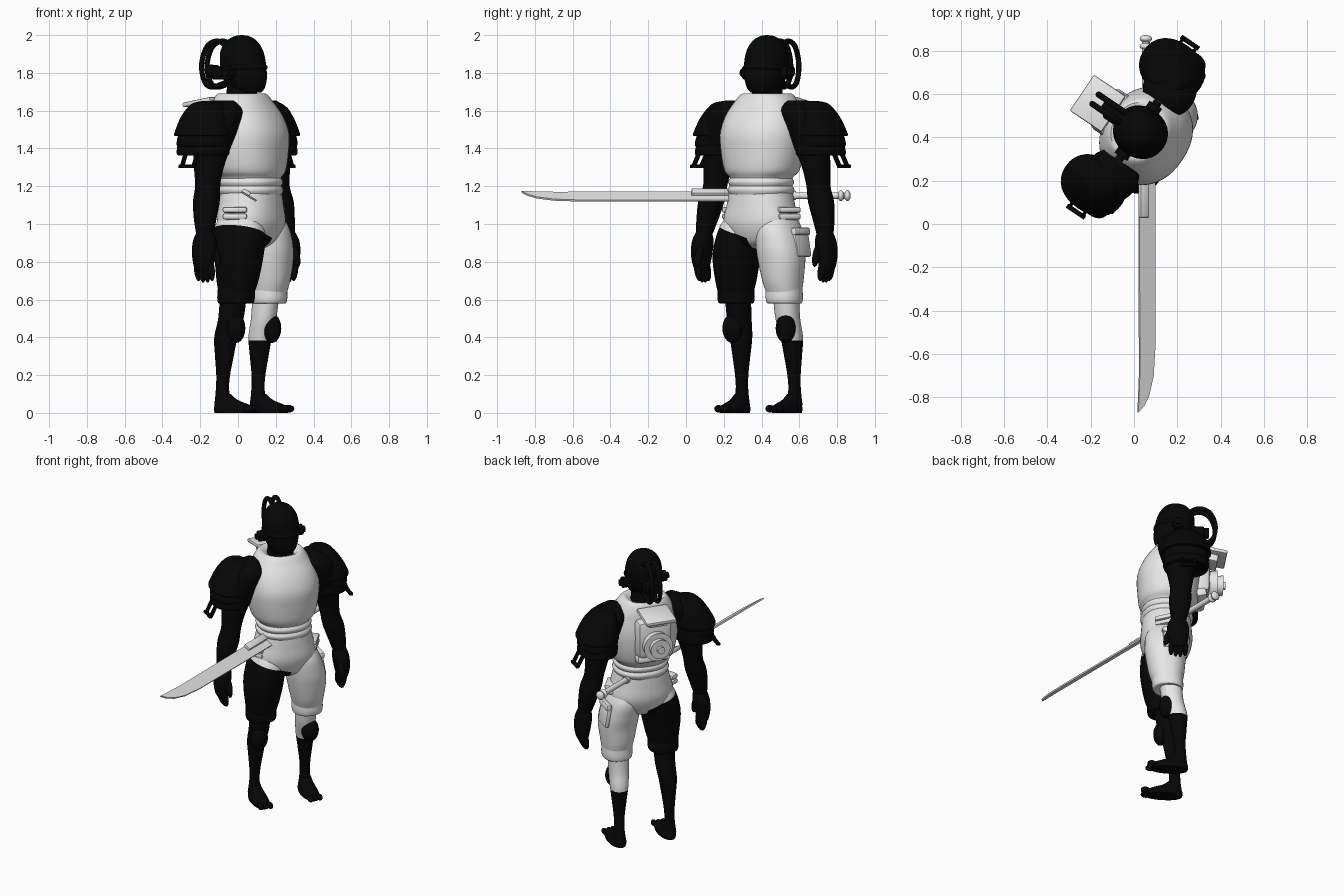
import bpy, bmesh, math
from mathutils import Matrix, Vector

if "Cube" in bpy.data.objects:
    bpy.data.objects.remove(bpy.data.objects["Cube"])


def material(name, value):
    m = bpy.data.materials.new(name)
    m.use_nodes = True
    col = (value, value, value, 1)
    m.diffuse_color = col
    bsdf = m.node_tree.nodes["Principled BSDF"]
    bsdf.inputs["Base Color"].default_value = col
    bsdf.inputs["Roughness"].default_value = 0.7
    return m


WHITE, BLACK = 0, 1
MATS = [material("light_grey", 0.8), material("black", 0.002)]
# The figure is modelled facing -y, then turned and moved into place
BODY = Matrix.Translation((0.02, 0.43, 0)) @ Matrix.Rotation(math.radians(56), 4, 'Z')
WORLD = Matrix.Identity(4)


def finish(name, bm, colour, frame=BODY):
    """Colour is an index or a rule on the face centre."""
    for f in bm.faces:
        f.material_index = colour(f.calc_center_median()) if callable(colour) else colour
    bmesh.ops.recalc_face_normals(bm, faces=bm.faces)
    bm.transform(frame)
    me = bpy.data.meshes.new(name)
    bm.to_mesh(me)
    bm.free()
    for m in MATS:
        me.materials.append(m)
    ob = bpy.data.objects.new(name, me)
    bpy.context.collection.objects.link(ob)
    bpy.context.view_layer.objects.active = ob
    bpy.ops.object.select_all(action='DESELECT')
    ob.select_set(True)
    bpy.ops.object.shade_smooth_by_angle(angle=math.radians(40))


def spline(p, steps):
    """Catmull-Rom through tuples of any length."""
    p = [Vector(q) for q in p]
    out = []
    for i in range(len(p) - 1):
        a, b, c, d = p[max(i - 1, 0)], p[i], p[i + 1], p[min(i + 2, len(p) - 1)]
        for k in range(steps):
            t = k / steps
            out.append(b + (c - a) * (t / 2) + (a * 2 - b * 5 + c * 4 - d) * (t * t / 2)
                       + (b * 3 - a - c * 3 + d) * (t ** 3 / 2))
    return out + [p[-1]]


def loft(name, rings, colour, side=1, steps=4, seg=32, power=2.2, cuts=()):
    """Rings are (x, y, z, half width, half depth); cuts are planes that split faces."""
    bm = bmesh.new()
    loops = []
    for x, y, z, a, b in spline(rings, steps):
        loop = []
        for i in range(seg):
            t = 2 * math.pi * i / seg
            c, s = math.cos(t), math.sin(t)
            px = math.copysign(abs(c) ** (2 / power), c)
            py = math.copysign(abs(s) ** (2 / power), s)
            loop.append(bm.verts.new((side * (x + a * px), y + b * py, z)))
        loops.append(loop)
    for lo, hi in zip(loops, loops[1:]):
        for i in range(seg):
            j = (i + 1) % seg
            bm.faces.new((lo[i], lo[j], hi[j], hi[i]))
    bm.faces.new(loops[0])
    bm.faces.new(loops[-1])
    for co, no in cuts:
        bmesh.ops.bisect_plane(bm, geom=bm.verts[:] + bm.edges[:] + bm.faces[:],
                               plane_co=co, plane_no=no)
    finish(name, bm, colour)


def place(loc, size, rot=(0, 0, 0)):
    r = Matrix.Identity(4)
    for ang, ax in zip(rot, 'XYZ'):
        r = Matrix.Rotation(math.radians(ang), 4, ax) @ r
    return Matrix.Translation(loc) @ r @ Matrix.Diagonal((*size, 1))


def box(name, loc, size, colour, rot=(0, 0, 0), bevel=0.01, frame=BODY):
    bm = bmesh.new()
    bmesh.ops.create_cube(bm, size=1, matrix=place(loc, size, rot))
    bmesh.ops.bevel(bm, geom=bm.edges[:], offset=bevel, segments=2, affect='EDGES', profile=0.5)
    finish(name, bm, colour, frame)


def ball(name, loc, size, colour, rot=(0, 0, 0), frame=BODY):
    bm = bmesh.new()
    bmesh.ops.create_uvsphere(bm, u_segments=20, v_segments=12, radius=1,
                              matrix=place(loc, size, rot))
    finish(name, bm, colour, frame)


def rod(name, loc, r1, r2, depth, colour, rot=(90, 0, 0), frame=BODY):
    bm = bmesh.new()
    bmesh.ops.create_cone(bm, cap_ends=True, segments=24, radius1=r1, radius2=r2,
                          depth=depth, matrix=place(loc, (1, 1, 1), rot))
    finish(name, bm, colour, frame)


def tube(name, points, radius, colour):
    cu = bpy.data.curves.new(name, 'CURVE')
    cu.dimensions = '3D'
    cu.bevel_depth, cu.bevel_resolution, cu.use_fill_caps = radius, 3, True
    path = spline(points, 6)
    sp = cu.splines.new('POLY')
    sp.points.add(len(path) - 1)
    for p, q in zip(sp.points, path):
        p.co = (*q, 1)
    ob = bpy.data.objects.new(name, cu)
    ob.matrix_world = BODY
    cu.materials.append(MATS[colour])
    bpy.context.collection.objects.link(ob)


# Trousers are black on the right leg, below a slanting hem line
HEM, SLOPE = 0.925, 0.32
TROUSER_CUTS = [((0, 0, HEM), (SLOPE, 0, 1)), ((0, 0, 0), (1, 0, 0))]


def trouser_colour(c):
    return BLACK if c.x < 0 and c.z < HEM - SLOPE * c.x else WHITE


# Torso, waist and hips
loft("hips", [(0, -.06, .87, .04, .07), (0, -.06, .91, .14, .125), (0, -.06, 1.0, .205, .16),
              (0, -.06, 1.1, .185, .157), (0, -.06, 1.18, .165, .15)],
     trouser_colour, steps=6, seg=48, cuts=TROUSER_CUTS)
loft("chest", [(0, -.055, 1.2, .15, .14), (0, -.055, 1.245, .165, .155), (0, -.05, 1.285, .2, .18),
               (0, -.045, 1.38, .222, .195), (0, -.042, 1.48, .228, .2), (0, -.03, 1.57, .21, .178),
               (0, -.01, 1.64, .175, .15), (0, 0, 1.69, .13, .12), (0, 0, 1.665, .08, .08)],
     WHITE, seg=48)
for z, r in ((1.18, .176), (1.222, .174)):
    loft("waist_fold", [(0, -.058, z - .03, r - .015, r - .025), (0, -.058, z, r, r - .012),
                        (0, -.058, z + .025, r - .015, r - .025)], WHITE, seg=40)

# Head and breathing hoses
loft("neck", [(0, 0, 1.6, .1, .1), (0, 0, 1.68, .08, .08), (0, 0, 1.78, .075, .075)], BLACK)
loft("helmet", [(0, -.055, 1.695, .055, .055), (0, -.04, 1.72, .08, .09),
                (0, -.02, 1.77, .102, .12), (0, -.008, 1.85, .113, .123),
                (0, 0, 1.92, .104, .113), (0, 0, 1.97, .074, .08),
                (0, 0, 1.994, .036, .04), (0, 0, 2.0, .006, .006)], BLACK, power=2.1)
loft("helmet_brim", [(0, -.012, 1.815, .108, .12), (0, -.012, 1.83, .119, .128),
                     (0, -.012, 1.845, .108, .12)], BLACK, power=2.1)
for s in (-1, 1):
    rod("ear_cap", (s * .12, 0, 1.8), .035, .035, .05, BLACK, (0, 90, 0))
    rod("ear_bolt", (s * .148, 0, 1.8), .02, .02, .03, BLACK, (0, 90, 0))
    x = .01 + s * .026
    tube("hose", [(x, .07, 1.93), (x, .14, 1.968), (x, .21, 1.94), (x, .245, 1.85),
                  (x, .23, 1.76), (x, .18, 1.725), (x, .09, 1.75)], .014, BLACK)
box("rear_valve", (.005, .13, 1.8), (.09, .09, .07), BLACK)
rod("rear_filter", (.005, .18, 1.81), .035, .03, .05, BLACK)

# Legs, knee pads and feet
for s, side in ((-1, "right"), (1, "left")):
    loft(side + "_thigh", [(.1, -.06, 1.06, .08, .1), (.115, -.064, .98, .11, .138),
                           (.135, -.074, .88, .122, .136), (.145, -.078, .8, .12, .124),
                           (.15, -.074, .7, .104, .11), (.154, -.07, .64, .092, .094)],
         trouser_colour, s, steps=8, seg=40, cuts=TROUSER_CUTS)
    trouser = BLACK if s < 0 else WHITE
    loft(side + "_cuff", [(.154, -.07, .68, .092, .095), (.154, -.068, .64, .095, .096),
                          (.154, -.067, .605, .095, .097), (.154, -.065, .58, .086, .088),
                          (.154, -.06, .59, .05, .05)], trouser, s)
    loft(side + "_shin", [(.154, -.05, .62, .066, .07), (.155, -.035, .5, .062, .067),
                          (.162, -.008, .4, .056, .062), (.165, 0, .3, .044, .05),
                          (.167, .006, .2, .033, .037), (.168, .01, .12, .031, .036),
                          (.168, .005, .04, .042, .048)],
         lambda c: WHITE if c.x > 0 and c.z > .39 else BLACK, s, steps=6)
    ball(side + "_knee_pad", (s * .17, -.078, .448), (.056, .046, .078), BLACK)
    loft(side + "_foot", [(.166, -.06, 0, .05, .115), (.166, -.062, .02, .054, .122),
                          (.166, -.05, .042, .049, .105), (.167, -.015, .068, .041, .066),
                          (.168, .005, .1, .033, .04)], BLACK, s)
    for i in range(3):
        ball(side + "_toe", (s * (.135 + i * .031), -.17 - .006 * (i == 0), .022),
             (.018, .03, .02), BLACK)

    # Arms and hands
    loft(side + "_arm", [(.2, -.015, 1.655, .04, .06), (.225, -.015, 1.6, .1, .12),
                         (.262, -.01, 1.5, .105, .118), (.29, -.005, 1.4, .088, .098),
                         (.314, -.002, 1.3, .07, .08), (.33, -.004, 1.2, .06, .066),
                         (.35, -.01, 1.12, .066, .07), (.37, -.016, 1.03, .056, .06),
                         (.385, -.024, .95, .043, .046)], BLACK, s)
    loft(side + "_hand", [(.385, -.026, .97, .036, .038), (.392, -.028, .91, .05, .066),
                          (.4, -.028, .84, .048, .067), (.402, -.026, .78, .037, .056),
                          (.398, -.024, .75, .026, .045)], BLACK, s)
    for i in range(4):
        ball(side + "_finger", (s * .395, -.071 + i * .029, .747 + .008 * abs(i - 1.5)),
             (.021, .018, .062), BLACK, (0, s * 10, 0))
    ball(side + "_thumb", (s * .375, -.09, .835), (.02, .022, .065), BLACK, (-18, 0, 0))

    # Layered shoulder armour with a hanging buckle
    loft(side + "_shoulder_cap", [(.27, .03, 1.65, .03, .04), (.28, .03, 1.635, .068, .09),
                                  (.3, .03, 1.575, .1, .132), (.317, .03, 1.5, .125, .153),
                                  (.325, .03, 1.465, .124, .152), (.31, .03, 1.475, .08, .1)], BLACK, s)
    for i in range(2):
        z = 1.46 - i * .045
        loft(side + "_shoulder_plate", [(.315, .03, z + .02, .114, .138), (.322, .03, z - .03, .122, .143),
                                        (.322, .03, z - .052, .114, .134), (.315, .03, z - .04, .08, .1)],
             BLACK, s)
    for du, dv, dz, w, h in ((-.018, 0, .035, .065, .014), (.022, 0, -.035, .1, .018),
                             (0, -.037, 0, .016, .08), (0, .037, 0, .016, .08)):
        box(side + "_buckle_bar", (s * (.448 + du), .03 + dv, 1.34 + dz), (.022, w, h), BLACK,
            (0, -s * 27 if w < h else 0, 0), .003)

# Back unit with a collar plate and round port
box("back_unit", (0, .15, 1.47), (.22, .11, .25), WHITE, bevel=.03)
box("back_collar_plate", (0, .225, 1.645), (.2, .18, .025), WHITE, (-10, 0, 0), .008)
box("back_collar_rib", (0, .21, 1.61), (.13, .1, .05), WHITE, (-10, 0, 0))
rod("back_port", (0, .225, 1.44), .095, .085, .06, WHITE)
rod("back_port_ring", (0, .268, 1.44), .065, .058, .05, WHITE)
rod("back_port_core", (0, .29, 1.44), .024, .024, .04, WHITE)
box("back_lower_pad", (0, .15, 1.33), (.22, .07, .06), WHITE, (15, 0, 0), .02)

# Hip pouches and cargo pocket
for s in (-1, 1):
    for z in (1.04, 1.075):
        box("hip_pouch", (s * .19, -.085, z), (.13, .06, .032), WHITE, (0, 0, s * 60), .012)
box("cargo_pocket", (.243, -.04, .9), (.03, .13, .15), WHITE, (0, -10, 0))
box("cargo_flap", (.24, -.04, .96), (.036, .14, .04), WHITE, (0, -10, 0))

# Sword: flat curved-tip blade on a slanted plane, held through the belt
bm = bmesh.new()
across = Vector((.075, 0, -.045))
outline = [(.3, 0), (-.3, .02), (-.7, .03), (-.87, -.06), (-.84, .3), (-.79, .62), (-.7, .88),
           (-.55, 1), (.3, 1)]
base = bm.faces.new([bm.verts.new(Vector((.025, y, 1.172)) + across * w) for y, w in outline])
solid = bmesh.ops.extrude_face_region(bm, geom=[base])
bmesh.ops.translate(bm, verts=[v for v in solid["geom"] if isinstance(v, bmesh.types.BMVert)],
                    vec=(-.005, 0, -.009))
finish("sword_blade", bm, WHITE, WORLD)
box("sword_sleeve", (.045, .13, 1.168), (.045, .2, .022), WHITE, (0, 31, 0), .004, WORLD)
rod("sword_grip", (.055, .66, 1.15), .018, .018, .36, WHITE, frame=WORLD)
rod("sword_collar", (.055, .57, 1.15), .024, .024, .024, WHITE, frame=WORLD)
for y in (.82, .855):
    ball("sword_pommel", (.055, y, 1.15), (.029, .017, .029), WHITE, frame=WORLD)
